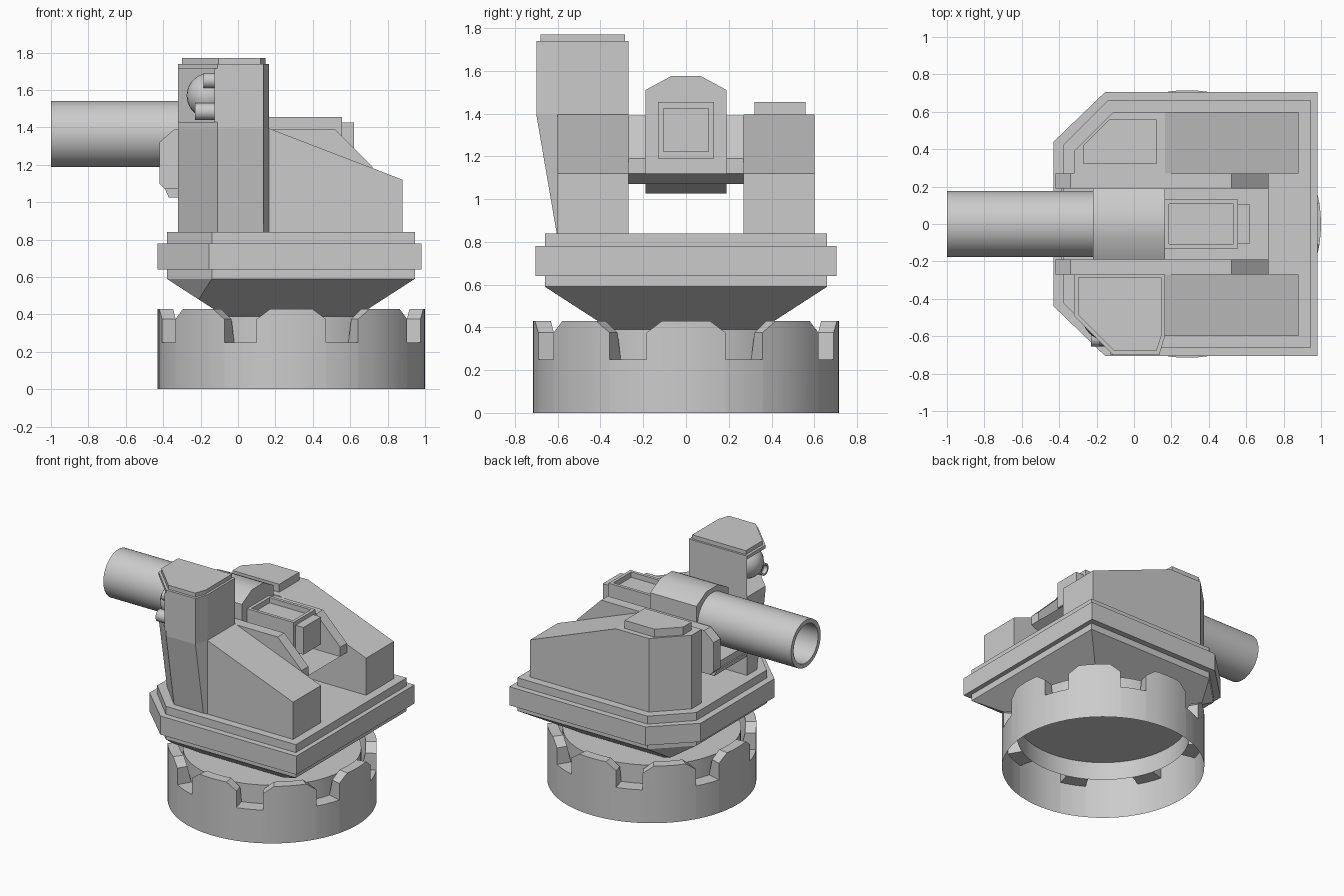
import bpy, bmesh, math
from mathutils import Vector

if "Cube" in bpy.data.objects:
    bpy.data.objects.remove(bpy.data.objects["Cube"])

grey = bpy.data.materials.new("plain_grey")
grey.diffuse_color = (0.6, 0.6, 0.6, 1)
grey.use_nodes = True
grey.node_tree.nodes["Principled BSDF"].inputs["Base Color"].default_value = grey.diffuse_color


def finish(bm, name, smooth=False, recalc=True):
    bmesh.ops.remove_doubles(bm, verts=bm.verts, dist=1e-5)
    if recalc:
        bmesh.ops.recalc_face_normals(bm, faces=bm.faces)
    me = bpy.data.meshes.new(name)
    bm.to_mesh(me)
    bm.free()
    me.materials.append(grey)
    ob = bpy.data.objects.new(name, me)
    bpy.context.collection.objects.link(ob)
    if smooth:
        bpy.ops.object.select_all(action='DESELECT')
        ob.select_set(True)
        bpy.context.view_layer.objects.active = ob
        bpy.ops.object.shade_smooth_by_angle(angle=math.radians(30))
    return ob


def loft(name, lower, upper, smooth=False):
    """Closed solid between two rings of 3D points."""
    bm = bmesh.new()
    a = [bm.verts.new(p) for p in lower]
    b = [bm.verts.new(p) for p in upper]
    bm.faces.new(a)
    bm.faces.new(b)
    n = len(a)
    for i in range(n):
        j = (i + 1) % n
        bm.faces.new((a[i], a[j], b[j], b[i]))
    return finish(bm, name, smooth)


def plan(name, pts, z0, z1):
    return loft(name, [(x, y, z0) for x, y in pts], [(x, y, z1) for x, y in pts])


def side(name, pts, y0, y1):
    return loft(name, [(x, y0, z) for x, z in pts], [(x, y1, z) for x, z in pts])


def box(name, x0, x1, y0, y1, z0, z1):
    return plan(name, [(x0, y0), (x1, y0), (x1, y1), (x0, y1)], z0, z1)


def lathe(name, profile, origin, axis, steps=48, closed=True, caps=(0, -1)):
    """Spin (radius, height) points around an axis."""
    rot = Vector(axis).to_track_quat('Z', 'Y')
    bm = bmesh.new()
    rings = []
    for i in range(steps):
        t = 2 * math.pi * i / steps
        rings.append([bm.verts.new(rot @ Vector((r * math.cos(t), r * math.sin(t), h)) + Vector(origin))
                      for r, h in profile])
    m = len(profile)
    for i in range(steps):
        p, q = rings[i], rings[(i + 1) % steps]
        for k in range(m if closed else m - 1):
            l = (k + 1) % m
            bm.faces.new((p[k], q[k], q[l], p[l]))
    if not closed:
        for c in caps:
            bm.faces.new([r[c] for r in rings])
    return finish(bm, name, True)


# Notched base ring: thin outer skin with eight chamfered notches, open below
CX, R_OUT, R_IN, R_DISC, FLOOR = 0.285, 0.715, 0.64, 0.61, 0.25
sector = [(-22.5, .43), (-18, .43), (-13.5, .43), (-7.5, .375), (-7.5, FLOOR), (-2.5, FLOOR),
          (2.5, FLOOR), (7.5, FLOOR), (7.5, .375), (13.5, .43), (18, .43)]
cols = [(22.5 + 45 * k + a, z) for k in range(8) for a, z in sector]
bm = bmesh.new()


def ring_pt(r, a, z):
    t = math.radians(a)
    return bm.verts.new((CX + r * math.cos(t), r * math.sin(t), z))


def r_in(z):
    return R_IN if z > FLOOR else R_DISC


for i, (a, z) in enumerate(cols):
    b, w = cols[(i + 1) % len(cols)]
    # rim, notch floors and notch sides
    bm.faces.new([ring_pt(R_OUT, a, z), ring_pt(R_OUT, b, w), ring_pt(r_in(w), b, w), ring_pt(r_in(z), a, z)])
    if abs(a - b) > 0.01:
        bm.faces.new([ring_pt(R_OUT, a, 0), ring_pt(R_OUT, b, 0), ring_pt(R_OUT, b, w), ring_pt(R_OUT, a, z)])
        if z > FLOOR:
            bm.faces.new([ring_pt(r_in(z), a, z), ring_pt(r_in(w), b, w),
                          ring_pt(R_DISC, b, FLOOR), ring_pt(R_DISC, a, FLOOR)])
finish(bm, "base_ring", True, False)

# Turntable: shallow drum, open below
lathe("turntable", [(R_DISC, FLOOR), (R_DISC, .39)], (CX, 0, 0), (0, 0, 1), 64, False, (-1,))


# Hull: tapered underside and stacked plates
def hull_outline(x0, x1, y, xc, yc):
    return [(x0, -yc), (xc, -y), (x1, -y), (x1, y), (xc, y), (x0, yc)]


outer = hull_outline(-.43, .98, .705, -.155, .44)
inner = hull_outline(-.38, .945, .66, -.14, .42)
bm = bmesh.new()
for x, y in inner:
    bm.verts.new((x, y, .59))
for s in (-1, 1):
    bm.verts.new((-.21, s * .49, .48))
    bm.verts.new((-.07, s * .35, .39))
    bm.verts.new((.635, s * .35, .39))
bmesh.ops.convex_hull(bm, input=bm.verts)
bmesh.ops.dissolve_limit(bm, angle_limit=0.05, verts=bm.verts, edges=bm.edges)
finish(bm, "hull_underside")
plan("hull_lower_plate", inner, .59, .64)
plan("hull_band", outer, .64, .78)
plan("hull_deck", inner, .78, .84)

# Side cheeks with sloped rear and chamfered outer front corner
for s, label in ((1, "left"), (-1, "right")):
    cheek = [(-.32, .27), (-.32, .39), (-.11, .6), (.165, .6), (.165, .27)]
    plan("cheek_front_" + label, [(x, s * y) for x, y in cheek], .84, 1.395)
    side("cheek_rear_" + label, [(.165, .84), (.88, .84), (.88, 1.12), (.165, 1.395)], s * .27, s * .6)
    # Cradle side plates
    side("cradle_plate_" + label,
         [(-.42, 1.1), (-.42, 1.32), (-.34, 1.39), (.52, 1.39), (.72, 1.19),
          (.72, 1.12), (.6, 1.07), (-.39, 1.07)], s * .19, s * .27)
plan("hatch_cap", [(-.27, .32), (-.27, .42), (-.13, .56), (.12, .56), (.12, .32)], 1.395, 1.455)

# Cradle floor and belly
side("cradle_floor", [(-.38, 1.07), (-.38, 1.12), (.72, 1.12), (.6, 1.07)], -.19, .19)
side("cradle_belly", [(-.39, 1.07), (.5, 1.07), (.35, 1.025), (-.37, 1.025)], -.19, .19)

# Gun housing with bevelled top
section = [(-.19, 1.1), (.19, 1.1), (.19, 1.51), (.07, 1.575), (-.07, 1.575), (-.19, 1.51)]
loft("gun_housing", [(-.22, y, z) for y, z in section], [(.165, y, z) for y, z in section], True)

# Hollow barrel
lathe("barrel", [(.177, 0), (.177, .8), (.145, .8), (.145, 0)], (-.2, 0, 1.365), (-1, 0, 0))

# Breech with a straight-walled tray sunk in its top, and a rear block
breech = box("breech", .165, .555, -.13, .13, 1.19, 1.455)
bm = bmesh.new()
bm.from_mesh(breech.data)
top = max(bm.faces, key=lambda f: f.calc_center_median().z)
bmesh.ops.inset_region(bm, faces=[top], thickness=.033)
sunk = bmesh.ops.extrude_face_region(bm, geom=[top])["geom"]
bmesh.ops.translate(bm, verts=[v for v in sunk if isinstance(v, bmesh.types.BMVert)], vec=(0, 0, -.04))
if top.is_valid:
    bmesh.ops.delete(bm, geom=[top], context='FACES_ONLY')
bmesh.ops.recalc_face_normals(bm, faces=bm.faces)
bm.to_mesh(breech.data)
bm.free()
box("breech_block", .555, .62, -.105, .105, 1.22, 1.425)

# Sensor tower: tapered foot, notched body, roof cap
tower = [(-.32, -.27), (-.32, -.49), (-.11, -.7), (.135, -.7), (.165, -.6), (.165, -.27)]
foot = [(-.32, -.27), (-.32, -.39), (-.11, -.605), (.135, -.605), (.165, -.601), (.165, -.27)]
notched = [(-.32, -.27), (-.125, -.46), (-.125, -.7)] + tower[3:]
loft("tower_foot", [(x, y, .84) for x, y in foot], [(x, y, 1.395) for x, y in tower])
plan("tower_sill", tower, 1.395, 1.43)
plan("tower_body", notched, 1.43, 1.715)
plan("tower_head", tower, 1.715, 1.74)
plan("tower_cap", [(-.3, -.285), (-.3, -.485), (-.105, -.68), (.12, -.68), (.148, -.595), (.148, -.285)],
     1.74, 1.77)

# Sensor dome and two small lenses in the tower notch
bm = bmesh.new()
bmesh.ops.create_uvsphere(bm, u_segments=24, v_segments=14, radius=.12)
bmesh.ops.translate(bm, verts=bm.verts, vec=(-.155, -.5, 1.57))
finish(bm, "sensor_dome", True)
for name, r, z, length in (("lower_lens", .045, 1.485, .11), ("upper_lens", .04, 1.65, .065)):
    lathe(name, [(r, 0), (r, length), (r * .7, length), (r * .7, length - .03)],
          (-.12, -.61, z), (-1, 0, 0), 20, False)
